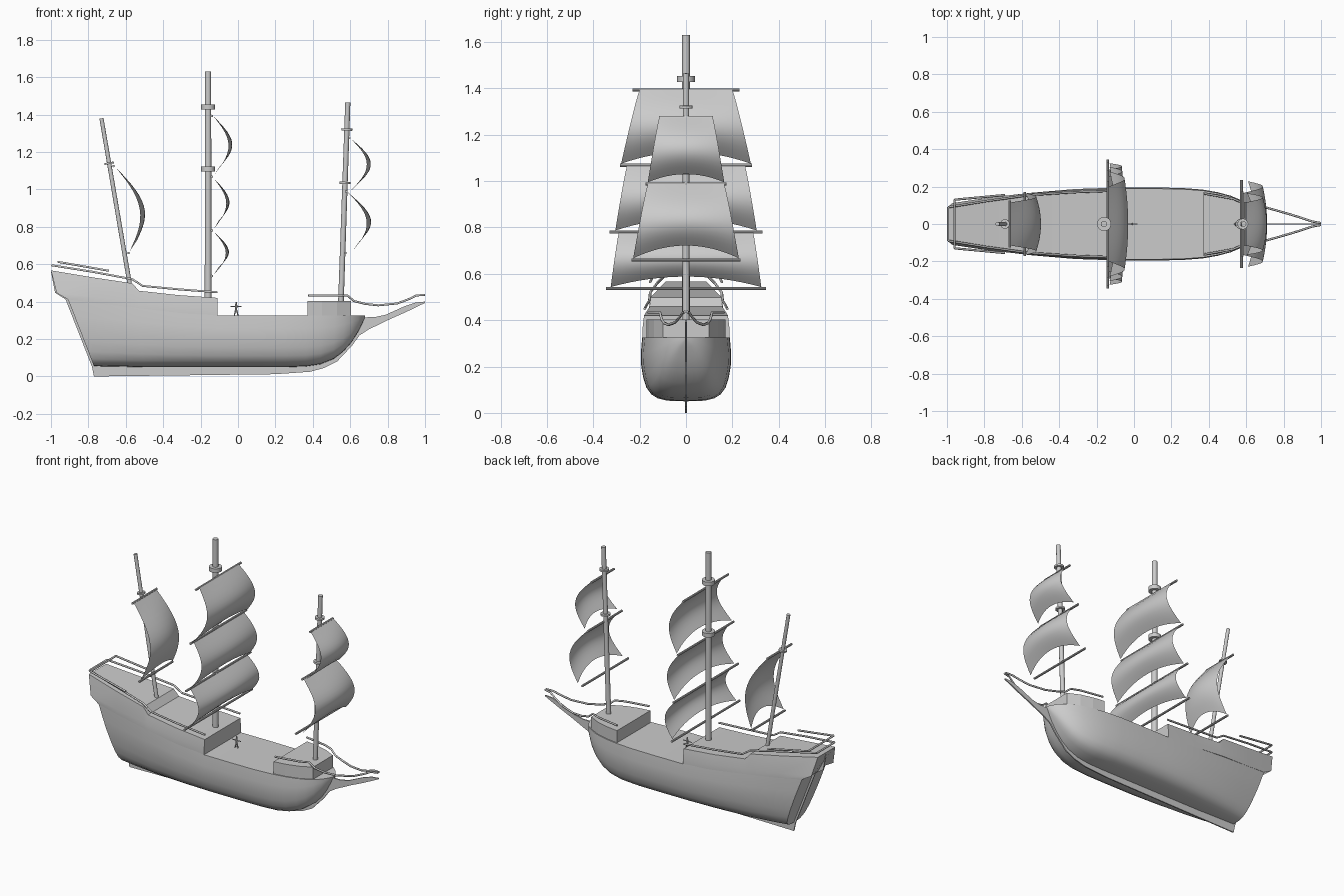
import bpy, math
from mathutils import Vector


def make(name, verts, faces, smooth=True):
    me = bpy.data.meshes.new(name)
    me.from_pydata(verts, [], faces)
    me.update()
    ob = bpy.data.objects.new(name, me)
    bpy.context.collection.objects.link(ob)
    bpy.ops.object.select_all(action='DESELECT')
    ob.select_set(True)
    bpy.context.view_layer.objects.active = ob
    bpy.ops.object.mode_set(mode='EDIT')
    bpy.ops.mesh.select_all(action='SELECT')
    bpy.ops.mesh.normals_make_consistent(inside=False)
    bpy.ops.object.mode_set(mode='OBJECT')
    if smooth:
        bpy.ops.object.shade_smooth_by_angle(angle=math.radians(35))
    return ob


def loft(name, rings, smooth=True):
    """Skin closed rings of equal length and cap both ends."""
    n = len(rings[0])
    verts = [p for r in rings for p in r]
    faces = [(i*n + j, i*n + (j+1) % n, (i+1)*n + (j+1) % n, (i+1)*n + j)
             for i in range(len(rings)-1) for j in range(n)]
    faces += [tuple(range(n)), tuple(range((len(rings)-1)*n, len(rings)*n))]
    return make(name, verts, faces, smooth)


def mirrored(half):
    """Close a port half section with its starboard mirror."""
    return half + [(x, -y, z) for x, y, z in reversed(half)]


def rod(name, a, b, r, r2=None, sides=16):
    a, b = Vector(a), Vector(b)
    q = (b - a).to_track_quat('Z', 'Y')
    rings = []
    for c, rad in ((a, r), (b, r if r2 is None else r2)):
        rings.append([c + q @ Vector((rad*math.cos(t), rad*math.sin(t), 0))
                      for t in [2*math.pi*k/sides for k in range(sides)]])
    return loft(name, rings)


def rail(name, pts, r=0.006):
    cu = bpy.data.curves.new(name, 'CURVE')
    cu.dimensions = '3D'
    cu.bevel_depth = r
    cu.bevel_resolution = 1
    cu.use_fill_caps = True
    sp = cu.splines.new('POLY')
    sp.points.add(len(pts) - 1)
    for p, co in zip(sp.points, pts):
        p.co = (*co, 1)
    bpy.context.collection.objects.link(bpy.data.objects.new(name, cu))


def sail(name, top, bottom, bulge, rise=0.05, nu=16, nv=14):
    (xt, zt, wt), (xb, zb, wb) = top, bottom
    verts = []
    for j in range(nv + 1):
        v = j / nv
        for i in range(nu + 1):
            u = 2*i/nu - 1
            c = 1 - u*u
            x = xt + (xb-xt)*v + bulge*(math.sin(math.pi*v)*(0.82+0.15*c) + 0.35*c*v**3)
            verts.append((x, u*(wt + (wb-wt)*v**0.9), zt + (zb-zt)*v + rise*c*v*v))
    n = nu + 1
    faces = [(j*n+i, j*n+i+1, (j+1)*n+i+1, (j+1)*n+i) for j in range(nv) for i in range(nu)]
    make(name, verts, faces)


# Lower hull: x at bottom, x at top, half width, bottom z, top z
section = [(0.02, 0), (0.42, 0.01), (0.62, 0.045), (0.77, 0.11), (0.88, 0.22),
           (0.95, 0.38), (0.995, 0.58), (1, 0.75), (0.97, 1)]
stations = [(-0.77, -0.91, 0.122, 0.055, 0.415), (-0.66, -0.75, 0.145, 0.053, 0.393),
            (-0.5, -0.55, 0.168, 0.05, 0.37), (-0.3, -0.32, 0.187, 0.05, 0.345),
            (-0.11, -0.11, 0.194, 0.05, 0.325), (0.1, 0.1, 0.195, 0.05, 0.325),
            (0.25, 0.25, 0.193, 0.05, 0.325), (0.36, 0.37, 0.184, 0.053, 0.325),
            (0.44, 0.45, 0.17, 0.065, 0.325), (0.51, 0.52, 0.151, 0.093, 0.325),
            (0.56, 0.57, 0.13, 0.13, 0.325), (0.605, 0.61, 0.104, 0.18, 0.325),
            (0.64, 0.645, 0.072, 0.235, 0.325), (0.665, 0.668, 0.035, 0.285, 0.325),
            (0.678, 0.68, 0.006, 0.315, 0.325)]
loft("hull", [mirrored([(xb + (xt-xb)*f, w*y, zb + (zt-zb)*f) for y, f in section])
              for xb, xt, w, zb, zt in stations])

# Raised aft decks with overhanging counter
aft = [[(-0.11, 0.188, 0.32), (-0.11, 0.188, 0.36), (-0.11, 0.181, 0.42)],
       [(-0.32, 0.182, 0.34), (-0.32, 0.182, 0.375), (-0.32, 0.172, 0.435)],
       [(-0.53, 0.168, 0.365), (-0.53, 0.167, 0.40), (-0.53, 0.157, 0.458)],
       [(-0.55, 0.167, 0.368), (-0.555, 0.165, 0.405), (-0.565, 0.154, 0.498)],
       [(-0.75, 0.142, 0.39), (-0.77, 0.142, 0.425), (-0.78, 0.123, 0.53)],
       [(-0.91, 0.12, 0.412), (-0.97, 0.112, 0.447), (-1.0, 0.088, 0.567)]]
loft("aft_castle", [mirrored(h) for h in aft])

# Forecastle
plan = [(0.372, 0.17), (0.45, 0.159), (0.53, 0.137), (0.605, 0.1)]
loft("forecastle", [mirrored([(x, w, 0.31), (x, w, 0.403)]) for x, w in plan], False)

# Keel, stem and beakhead plate
outline = [(-0.77, 0), (0.2, 0.012), (0.385, 0.025), (0.46, 0.045), (0.53, 0.08), (0.61, 0.165),
           (0.65, 0.22), (0.70, 0.252), (0.81, 0.305), (0.9, 0.345), (1.0, 0.393), (1.0, 0.4),
           (0.95, 0.395), (0.89, 0.375), (0.79, 0.33), (0.73, 0.317), (0.6, 0.315), (0.5, 0.15),
           (0.35, 0.08), (-0.7, 0.08), (-0.88, 0.43), (-0.96, 0.47), (-0.99, 0.55), (-1.0, 0.56),
           (-0.978, 0.447), (-0.922, 0.412), (-0.78, 0.05)]
loft("keel", [[(x, y, z) for x, z in outline] for y in (-0.004, 0.004)], False)

# Masts with collars: foot, head, radius, collar heights, collar radius, collar thickness
masts = {"main_mast": ((-0.16, 0.4), (-0.16, 1.63), 0.018, (1.11, 1.44), 0.038, 0.026),
         "fore_mast": ((0.55, 0.39), (0.587, 1.465), 0.015, (1.035, 1.32), 0.029, 0.012),
         "mizzen_mast": ((-0.575, 0.47), (-0.73, 1.38), 0.012, (1.14,), 0.025, 0.01)}
for name, ((x0, z0), (x1, z1), r, collars, cr, ch) in masts.items():
    rod(name, (x0, 0, z0), (x1, 0, z1), r, r*0.92)
    for k, z in enumerate(collars):
        c = Vector((x0 + (x1-x0)*(z-z0)/(z1-z0), 0, z))
        d = Vector((x1-x0, 0, z1-z0)).normalized() * ch/2
        rod(f"{name}_collar_{k}", c - d, c + d, cr)

# Yards: x, z, half length
yards = [(-0.14, 1.393, 0.23), (-0.14, 1.068, 0.285), (-0.14, 0.78, 0.33), (-0.14, 0.537, 0.345),
         (0.594, 1.275, 0.117), (0.578, 0.988, 0.175), (0.575, 0.66, 0.235),
         (-0.665, 1.125, 0.125), (-0.585, 0.66, 0.17)]
for k, (x, z, h) in enumerate(yards):
    rod(f"yard_{k}", (x, -h, z), (x, h, z), 0.007, sides=8)

# Sails
sail("main_topgallant", (-0.135, 1.395, 0.2), (-0.13, 1.075, 0.28), 0.1)
sail("main_topsail", (-0.135, 1.065, 0.255), (-0.13, 0.787, 0.305), 0.085)
sail("main_course", (-0.135, 0.778, 0.29), (-0.13, 0.543, 0.325), 0.082, 0.045)
sail("fore_topsail", (0.597, 1.277, 0.115), (0.605, 0.995, 0.165), 0.107, 0.035)
sail("fore_course", (0.583, 0.988, 0.165), (0.61, 0.667, 0.228), 0.112, 0.055)
sail("mizzen_sail", (-0.66, 1.125, 0.115), (-0.58, 0.668, 0.165), 0.115, 0.06)

# Rails on both sides
for s, side in ((1, "port"), (-1, "starboard")):
    rail(f"aft_rail_{side}", [(x, s*y, z) for x, y, z in
         [(-0.11, 0.178, 0.45), (-0.32, 0.17, 0.466), (-0.51, 0.158, 0.484),
          (-0.565, 0.154, 0.52), (-0.78, 0.124, 0.56), (-0.994, 0.09, 0.594)]])
    rail(f"quarter_rail_{side}", [(-0.69, s*0.155, 0.565), (-0.96, s*0.13, 0.612)])
    rail(f"bow_rail_{side}", [(x, s*y, z) for x, y, z in
         [(0.375, 0.163, 0.433), (0.53, 0.135, 0.433), (0.585, 0.112, 0.433),
          (0.62, 0.105, 0.403), (0.68, 0.095, 0.388), (0.75, 0.076, 0.38), (0.85, 0.047, 0.39),
          (0.91, 0.028, 0.412), (0.955, 0.013, 0.433), (1.0, 0.005, 0.436)]])
rail("stern_rail_lower", [(-0.994, -0.09, 0.594), (-0.994, 0.09, 0.594)])
rail("stern_rail_upper", [(-0.96, -0.13, 0.612), (-0.96, 0.13, 0.612)])

# Small deck figure with outstretched arms
rod("figure_body", (-0.01, 0, 0.352), (-0.01, 0, 0.382), 0.005, 0.007, 8)
rod("figure_head", (-0.01, 0, 0.382), (-0.01, 0, 0.398), 0.005, 0.004, 8)
rod("figure_arms", (-0.04, 0, 0.373), (0.02, 0, 0.373), 0.003, sides=8)
for s in (-1, 1):
    rod(f"figure_leg_{s}", (-0.01 + s*0.01, 0, 0.325), (-0.01 + s*0.003, 0, 0.354), 0.003, 0.004, 8)
